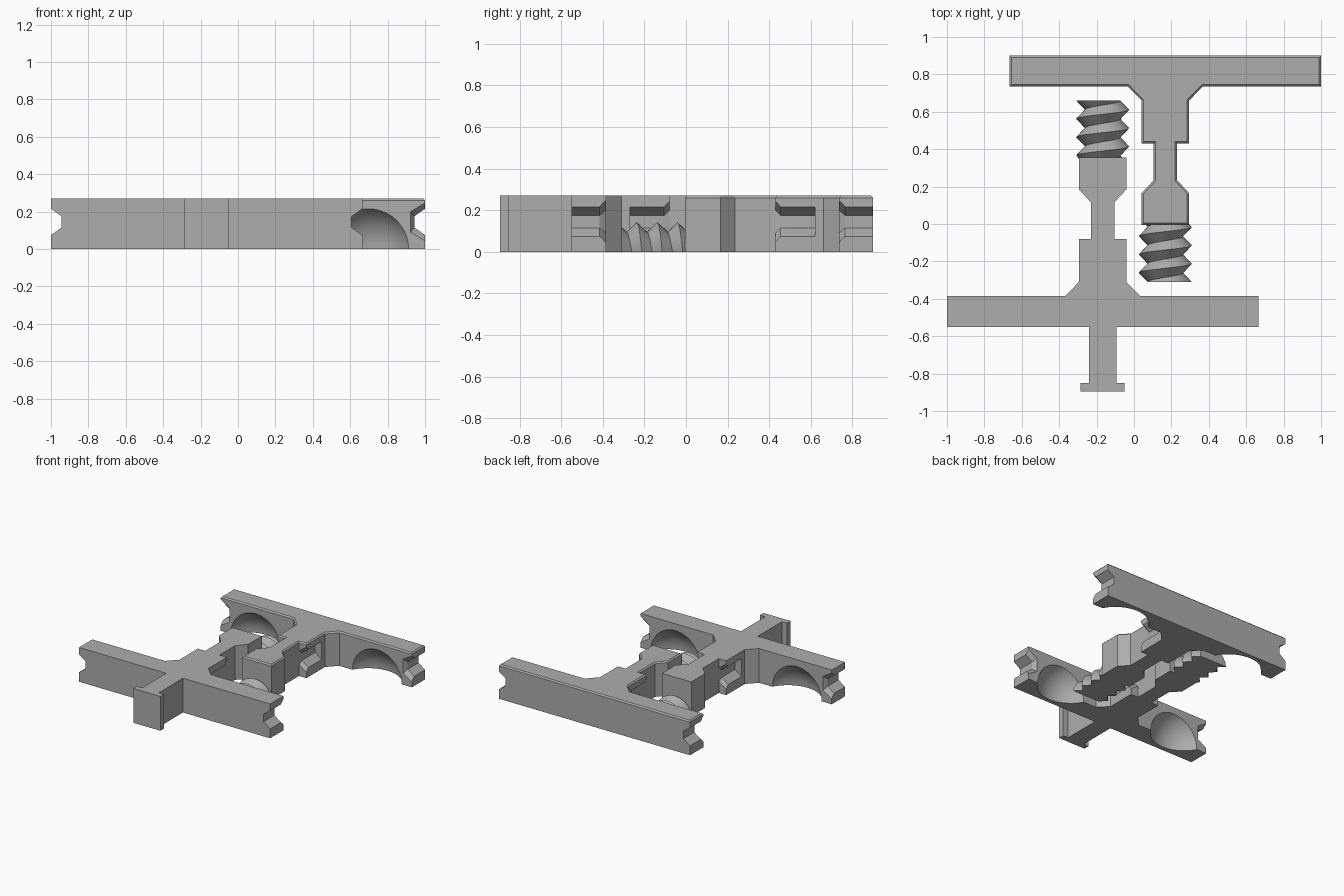
import bpy, bmesh, math
from mathutils import Matrix, Vector

HEIGHT = 0.27
AXIS_X = -0.1675          # centre line of the front half
EDGE, STEM = 0.8325, 0.127  # half widths of the bar and the stem
FACE = -0.385             # inner face of the bar

if "Cube" in bpy.data.objects:
    bpy.data.objects.remove(bpy.data.objects["Cube"])

grey = bpy.data.materials.new("plain grey")
grey.use_nodes = True
grey.diffuse_color = (0.42, 0.42, 0.42, 1)
grey.node_tree.nodes["Principled BSDF"].inputs["Base Color"].default_value = grey.diffuse_color


def make_object(name, bm):
    bmesh.ops.recalc_face_normals(bm, faces=bm.faces)
    mesh = bpy.data.meshes.new(name)
    bm.to_mesh(mesh)
    bm.free()
    mesh.materials.append(grey)
    obj = bpy.data.objects.new(name, mesh)
    bpy.context.collection.objects.link(obj)
    return obj


def plan(half, bevel=0):
    """Extrude a plan outline, given as its +x half, to full height."""
    bm = bmesh.new()
    outline = half + [(-x, y) for x, y in reversed(half)]
    base = bm.faces.new([bm.verts.new((x, y, 0)) for x, y in outline])
    lift = bmesh.ops.extrude_face_region(bm, geom=[base])["geom"]
    bmesh.ops.translate(bm, vec=(0, 0, HEIGHT),
                        verts=[g for g in lift if isinstance(g, bmesh.types.BMVert)])
    if bevel:
        rim = [e for e in bm.edges if all(v.co.z > HEIGHT / 2 for v in e.verts)]
        bmesh.ops.bevel(bm, geom=rim, offset=bevel, segments=1, affect='EDGES')
    return bm


def add_groove(bm, side, edge, sections):
    """Loft a V-groove along y; each section is (y, height flare, depth flare)."""
    rings = []
    for y, tall, deep in sections:
        pts = [(edge + 0.055, 0.11 + tall), (edge - 0.057 - deep, 0.03 + tall)]
        pts += [(x, -z) for x, z in reversed(pts)]
        rings.append([bm.verts.new((side * x, y, 0.145 + z)) for x, z in pts])
    for a, b in zip(rings, rings[1:]):
        for i in range(4):
            j = (i + 1) % 4
            bm.faces.new((a[i], a[j], b[j], b[i]))
    bm.faces.new(rings[0])
    bm.faces.new(rings[-1])


def build_frame(name, bevel):
    half = [(EDGE, -0.55), (EDGE, FACE), (0.2, FACE), (STEM, -0.31), (STEM, -0.08),
            (0.062, -0.08), (0.062, 0.115), (STEM, 0.185), (STEM, 0.355)]
    frame = make_object(name, plan(half, bevel))
    cut = bmesh.new()
    for side in (-1, 1):
        # Notch in the bar end, flared at the inner face
        add_groove(cut, side, EDGE, [(-0.6, 0, 0), (FACE - 0.03, 0, 0),
                                     (FACE, 0.025, 0.02), (FACE + 0.03, 0.05, 0.04)])
        # Groove in the stem flank, flared where it opens
        add_groove(cut, side, STEM, [(-0.27, 0, 0), (-0.105, 0, 0),
                                     (-0.08, 0.025, 0.006), (-0.07, 0.03, 0.006)])
        # Rounded hollow in the bar
        bmesh.ops.create_uvsphere(cut, u_segments=48, v_segments=24, radius=0.243,
                                  matrix=Matrix.Translation((side * 0.53, FACE + 0.113, 0)))
    cutter = make_object("cutter", cut)
    cutter.hide_render = True
    mod = frame.modifiers.new("cuts", 'BOOLEAN')
    mod.operation, mod.solver, mod.object = 'DIFFERENCE', 'EXACT', cutter
    depsgraph = bpy.context.evaluated_depsgraph_get()
    mesh = bpy.data.meshes.new_from_object(frame.evaluated_get(depsgraph))
    frame.modifiers.clear()
    frame.data = mesh
    bpy.data.objects.remove(cutter)
    return frame


def build_screw(name, start=0.35, end=0.66, pitch=0.098, steps=20):
    """Half screw lying flat on the ground, with a sharp V thread."""
    bm = bmesh.new()
    rows = []
    for k in range(-8, 4):
        radius = 0.095 if k % 2 else 0.142
        row = []
        for i in range(steps + 1):
            t = math.pi * i / steps
            y = end + k * pitch / 2 + pitch * (1 - t / math.pi) / 2
            row.append(bm.verts.new((radius * math.cos(t), y, radius * math.sin(t))))
        rows.append(row)
    for a, b in zip(rows, rows[1:]):
        for i in range(steps):
            bm.faces.new((a[i], a[i + 1], b[i + 1], b[i]))
        bm.faces.new((a[0], b[0], b[-1], a[-1]))
    for y, way in ((start, -1), (end, 1)):
        bmesh.ops.bisect_plane(bm, geom=bm.verts[:] + bm.edges[:] + bm.faces[:],
                               plane_co=(0, y, 0), plane_no=(0, way, 0), clear_outer=True)
    bmesh.ops.holes_fill(bm, edges=[e for e in bm.edges if e.is_boundary], sides=0)
    return make_object(name, bm)


def finish(obj, matrix):
    obj.data.transform(matrix)
    bpy.ops.object.select_all(action='DESELECT')
    obj.select_set(True)
    bpy.context.view_layer.objects.active = obj
    bpy.ops.object.shade_smooth_by_angle(angle=math.radians(25))


front = Matrix.Translation((AXIS_X, 0, 0))
back = Matrix.Translation((0, 0.35, 0)) @ Matrix.Rotation(math.pi, 4, 'Z') @ front

# The two interlocking halves
for label, place, bevel in (("front", front, 0), ("back", back, 0.01)):
    finish(build_frame(label + "_frame", bevel), place)
    finish(build_screw(label + "_screw"), place)

# Tail with an end plate on the front half only
tail = make_object("tail", plan([(0.118, -0.895), (0.118, -0.85), (0.073, -0.85), (0.073, -0.55)]))
finish(tail, front)
